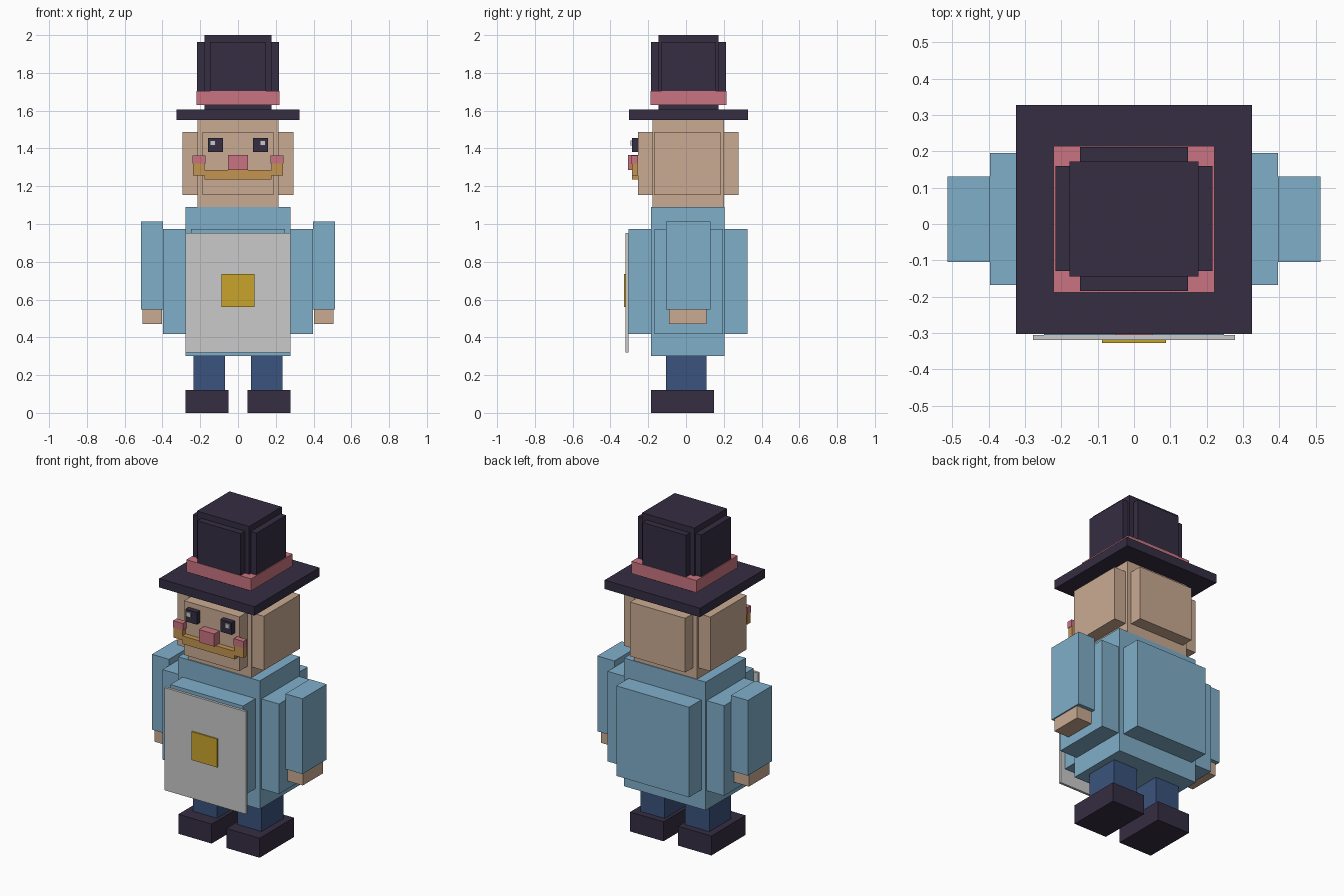
import bpy

if "Cube" in bpy.data.objects:
    bpy.data.objects.remove(bpy.data.objects["Cube"])


def linear(c):
    c /= 255
    return c / 12.92 if c <= 0.04045 else ((c + 0.055) / 1.055) ** 2.4


def material(name, r, g, b):
    m = bpy.data.materials.new(name)
    m.diffuse_color = (linear(r), linear(g), linear(b), 1)
    m.use_nodes = True
    m.node_tree.nodes["Principled BSDF"].inputs["Base Color"].default_value = m.diffuse_color
    return m


skin = material("skin", 202, 171, 146)
blue = material("shirt_blue", 128, 175, 202)
dark = material("dark_plum", 53, 45, 66)
pink = material("pink", 201, 116, 129)
ochre = material("ochre", 195, 149, 80)
gold = material("gold", 201, 164, 43)
grey = material("light_grey", 202, 202, 202)
navy = material("navy", 58, 83, 125)


def box(name, mat, x, y, z):
    """Box from (min, max) ranges."""
    bpy.ops.mesh.primitive_cube_add(size=1, location=[sum(r) / 2 for r in (x, y, z)])
    o = bpy.context.object
    o.name = name
    o.scale = [r[1] - r[0] for r in (x, y, z)]
    bpy.ops.object.transform_apply(location=True, rotation=False, scale=True)
    o.data.materials.append(mat)
    return o


def centred(name, mat, half, y, z):
    return box(name, mat, (-half, half), y, z)


def pair(name, mat, x, y, z):
    """Matching boxes on the left and right."""
    box("right_" + name, mat, x, y, z)
    box("left_" + name, mat, (-x[1], -x[0]), y, z)


def padded_block(name, mat, core, side, front):
    """Core block with raised pads on its four upright sides."""
    centred(name + "_core", mat, *core)
    half, (y0, y1), _ = core
    pair(name + "_side_pad", mat, (half, side[0]), *side[1:])
    fx, (f0, f1), fz = front
    centred(name + "_front_pad", mat, fx, (f0, y0), fz)
    centred(name + "_back_pad", mat, fx, (y1, f1), fz)


# Shoes and legs
pair("shoe", dark, (0.05, 0.277), (-0.185, 0.148), (0, 0.12))
pair("leg", navy, (0.07, 0.235), (-0.105, 0.108), (0.12, 0.30))

# Torso
padded_block("torso", blue,
             (0.278, (-0.185, 0.205), (0.30, 1.09)),
             (0.397, (-0.168, 0.196), (0.418, 0.973)),
             (0.248, (-0.305, 0.325), (0.418, 0.973)))

# Apron and its square badge
centred("apron", grey, 0.278, (-0.32, -0.305), (0.32, 0.952))
centred("apron_badge", gold, 0.088, (-0.328, -0.32), (0.56, 0.735))

# Arms and hands
pair("arm", blue, (0.397, 0.513), (-0.105, 0.131), (0.548, 1.012))
pair("hand", skin, (0.402, 0.505), (-0.09, 0.108), (0.47, 0.548))

# Head
padded_block("head", skin,
             (0.215, (-0.178, 0.2), (1.09, 1.55)),
             (0.295, (-0.17, 0.183), (1.153, 1.487)),
             (0.188, (-0.255, 0.277), (1.153, 1.487)))

# Face
pair("eye", dark, (0.08, 0.158), (-0.287, -0.255), (1.38, 1.455))
for side, x in (("left", -0.133), ("right", 0.131)):
    box(side + "_eye_glint", grey, (x - 0.014, x + 0.014), (-0.295, -0.287), (1.415, 1.443))
centred("nose", pink, 0.052, (-0.306, -0.255), (1.287, 1.365))
pair("cheek", pink, (0.173, 0.24), (-0.29, -0.255), (1.32, 1.363))
centred("moustache", ochre, 0.178, (-0.287, -0.255), (1.235, 1.285))
pair("moustache_tip", ochre, (0.178, 0.238), (-0.287, -0.255), (1.258, 1.32))

# Top hat
centred("hat_brim", dark, 0.325, (-0.303, 0.328), (1.55, 1.605))
padded_block("hat_crown", dark,
             (0.178, (-0.145, 0.172), (1.605, 2.0)),
             (0.216, (-0.13, 0.16), (1.68, 1.963)),
             (0.148, (-0.185, 0.212), (1.68, 1.963)))
centred("hat_band", pink, 0.221, (-0.188, 0.215), (1.63, 1.705))
